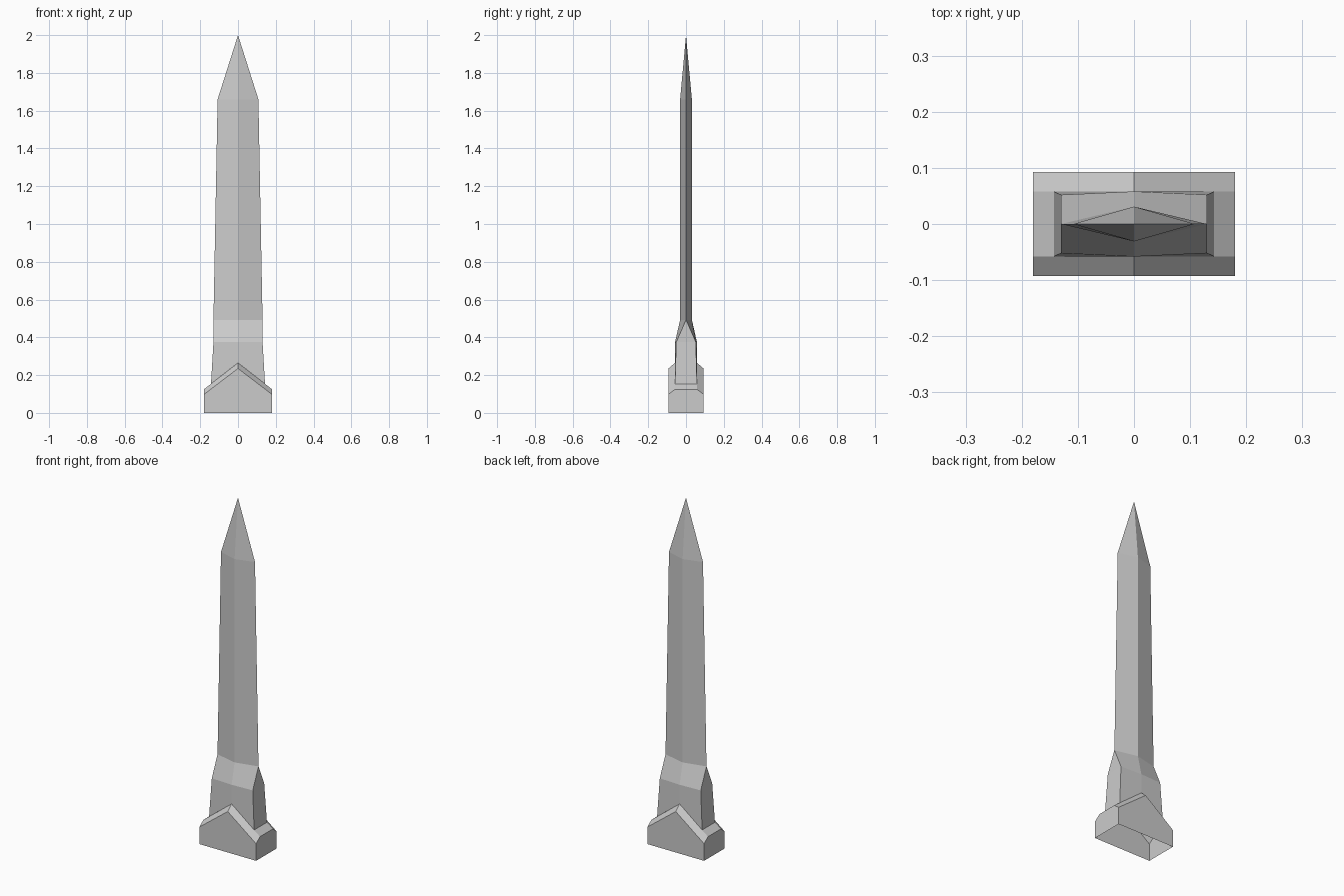
import bpy, bmesh

if "Cube" in bpy.data.objects:
    bpy.data.objects.remove(bpy.data.objects["Cube"])


def ring(half_width, y_mid, y_edge, z_mid, z_edge):
    """Six-sided section: a centre ridge front and back, plus four corners."""
    w = half_width
    return [(0, -y_mid, z_mid), (w, -y_edge, z_edge), (w, y_edge, z_edge),
            (0, y_mid, z_mid), (-w, y_edge, z_edge), (-w, -y_edge, z_edge)]


def loft(name, sections):
    bm = bmesh.new()
    loops = [[bm.verts.new(p) for p in ring(*s)] for s in sections]
    for a, b in zip(loops, loops[1:]):
        for i in range(6):
            j = (i + 1) % 6
            bm.faces.new((a[i], a[j], b[j], b[i]))
    # Collapse ridge edges and the tip, drop zero-area slivers
    bmesh.ops.remove_doubles(bm, verts=bm.verts[:], dist=0.0005)
    slivers = [f for f in bm.faces if f.calc_area() < 1e-5]
    bmesh.ops.delete(bm, geom=slivers, context='FACES')
    mesh = bpy.data.meshes.new(name)
    bm.to_mesh(mesh)
    bm.free()
    obj = bpy.data.objects.new(name, mesh)
    bpy.context.collection.objects.link(obj)
    return obj


# Gabled collar with chamfered front and back edges, open underneath
collar_top = (0.143, 0.058, 0.058, 0.265, 0.1538)
loft("collar", [
    (0.18, 0.093, 0.093, 0.0, 0.0),
    (0.18, 0.093, 0.093, 0.235, 0.098),
    (0.18, 0.058, 0.058, 0.265, 0.125),
    collar_top,
])

# Blade: thick root narrowing to a diamond section and a point
loft("blade", [
    collar_top,
    (0.13, 0.058, 0.052, 0.375, 0.375),
    (0.13, 0.031, 0.0, 0.493, 0.493),
    (0.108, 0.031, 0.0, 1.66, 1.66),
    (0.0, 0.0, 0.0, 2.0, 2.0),
])
